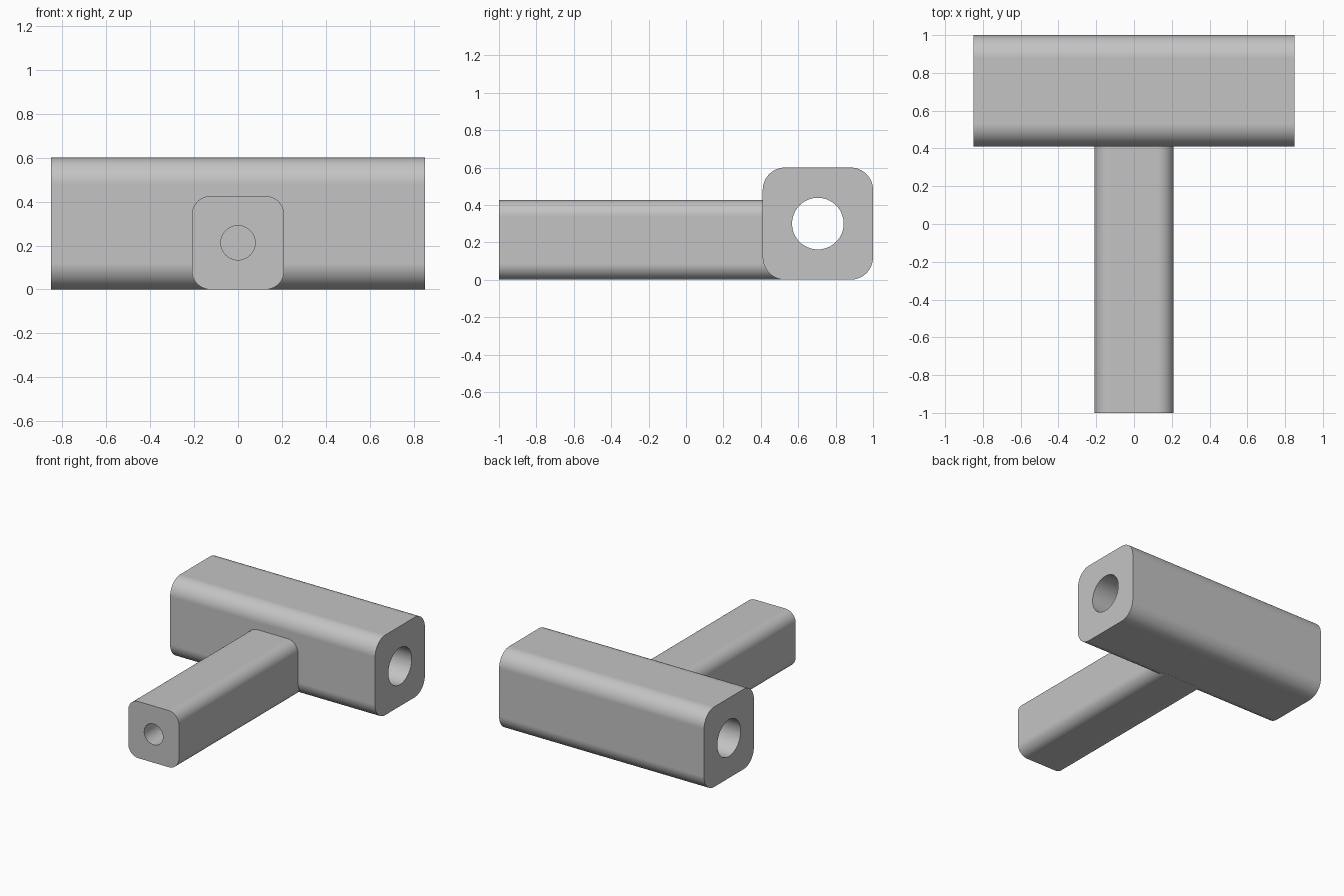
import bpy
import math
from mathutils import Matrix

cube = bpy.data.objects.get("Cube")
if cube:
    bpy.data.objects.remove(cube, do_unlink=True)

grey = bpy.data.materials.new("plain_grey")
grey.use_nodes = True
colour = (0.55, 0.55, 0.55, 1)
grey.diffuse_color = colour
grey.node_tree.nodes["Principled BSDF"].inputs["Base Color"].default_value = colour


def apply_modifiers(obj):
    bpy.ops.object.select_all(action='DESELECT')
    obj.select_set(True)
    bpy.context.view_layer.objects.active = obj
    for mod in list(obj.modifiers):
        bpy.ops.object.modifier_apply(modifier=mod.name)


def bored_bar(name, centre, size, axis, corner, bore_radius, bore_start, bore_end):
    """Square bar with its four long edges rounded and a round bore along axis."""
    bpy.ops.mesh.primitive_cube_add(size=1, location=centre)
    bar = bpy.context.object
    bar.name = name
    bar.data.transform(Matrix.Diagonal((*size, 1)))
    bar.data.materials.append(grey)

    # Round only the edges that run along the bar
    weights = bar.data.attributes.new("bevel_weight_edge", 'FLOAT', 'EDGE')
    for edge in bar.data.edges:
        a, b = (bar.data.vertices[i].co for i in edge.vertices)
        weights.data[edge.index].value = 1.0 if abs((a - b)[axis]) > 0.01 else 0.0
    bevel = bar.modifiers.new("rounding", 'BEVEL')
    bevel.limit_method = 'WEIGHT'
    bevel.width = corner
    bevel.segments = 12

    # Bore
    spot = list(centre)
    spot[axis] = (bore_start + bore_end) / 2
    turn = (0, math.pi / 2, 0) if axis == 0 else (math.pi / 2, 0, 0)
    bpy.ops.mesh.primitive_cylinder_add(vertices=64, radius=bore_radius,
                                        depth=bore_end - bore_start,
                                        location=spot, rotation=turn)
    cutter = bpy.context.object
    cutter.data.materials.append(grey)
    cut = bar.modifiers.new("bore", 'BOOLEAN')
    cut.operation = 'DIFFERENCE'
    cut.solver = 'EXACT'
    cut.object = cutter
    apply_modifiers(bar)
    bpy.data.objects.remove(cutter, do_unlink=True)

    # Smooth rounding, crisp ends, flat sides
    bpy.ops.object.shade_smooth_by_angle(angle=math.radians(30))
    flat = bar.modifiers.new("flat_sides", 'WEIGHTED_NORMAL')
    flat.keep_sharp = True
    apply_modifiers(bar)
    return bar


# Cross bar, bored right through
bored_bar("cross_bar", (0, 0.705, 0.3), (1.7, 0.59, 0.6), 0, 0.12, 0.138, -1, 1)

# Stem, set into the cross bar, with a blind bore from its front end
bored_bar("stem", (0, -0.24, 0.2125), (0.42, 1.52, 0.425), 1, 0.085, 0.078, -1.1, 0.41)
